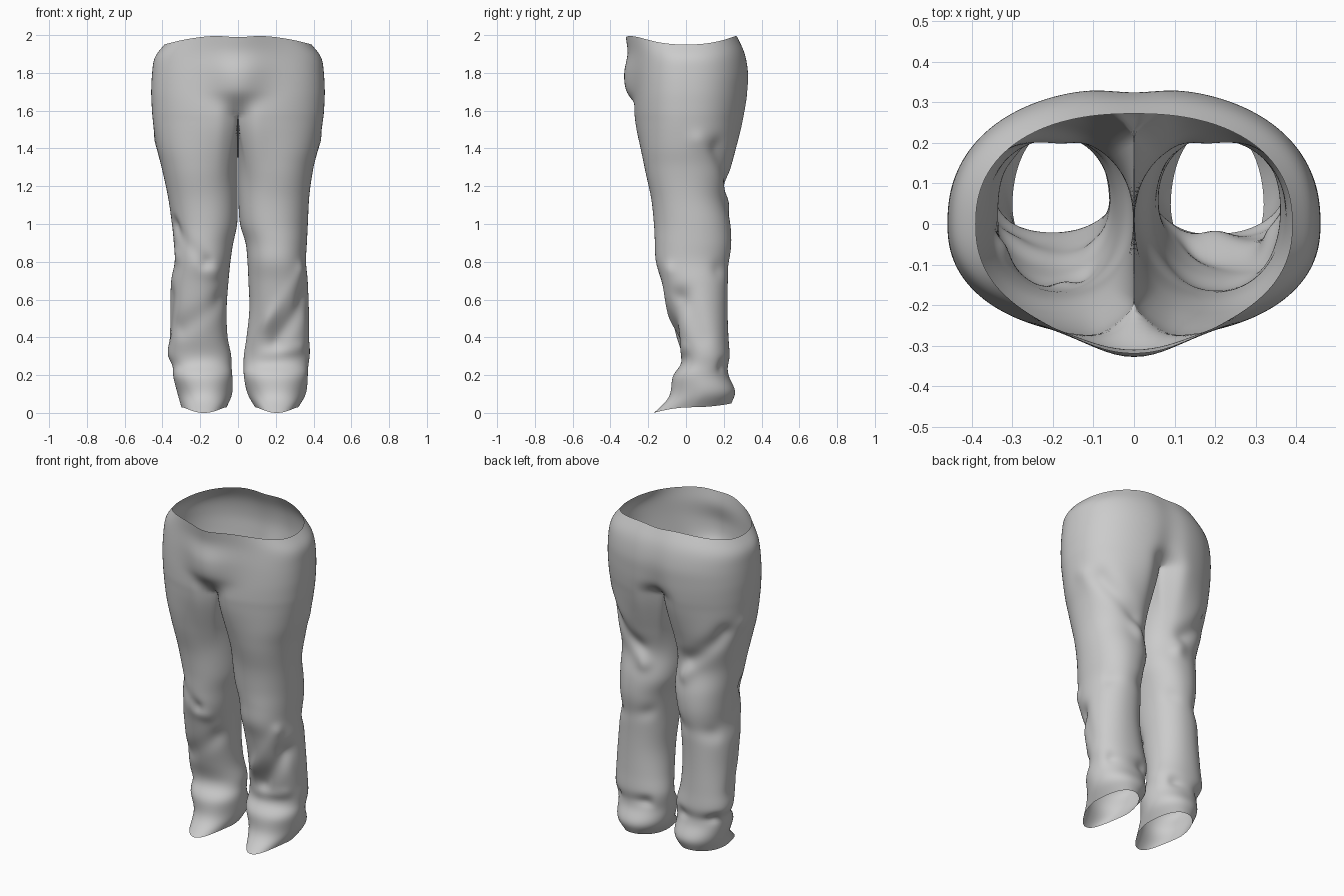
import bpy, bmesh, math
from mathutils import Vector

if "Cube" in bpy.data.objects:
    bpy.data.objects.remove(bpy.data.objects["Cube"])

M, K = 41, 15          # points round the outside, and along the inseam
CROTCH = 1.585

# hips: z, half width, front y, back y, belly bulge, bulge width, seat cleft
HIPS = [(1.98, .39, -.265, .272, .055, .18, .0),
        (1.90, .44, -.262, .315, .048, .17, .008),
        (1.80, .455, -.272, .335, .058, .14, .012),
        (1.70, .46, -.278, .332, .040, .11, .02),
        (1.64, .458, -.280, .327, -.01, .07, .035),
        (1.585, .455, -.280, .320, -.07, .05, .09)]

# legs: z, front y, back y, left inner/outer x, right inner/outer x
LEGS = [(1.585, -.28, .32, .0, .455, .0, .455),
        (1.50, -.27, .302, .002, .446, .002, .443),
        (1.40, -.25, .275, .002, .43, .002, .425),
        (1.30, -.225, .245, .002, .405, .002, .40),
        (1.15, -.187, .208, .002, .372, .002, .378),
        (1.00, -.17, .235, .004, .35, .01, .37),
        (.90, -.165, .24, .025, .34, .04, .365),
        (.80, -.16, .23, .04, .335, .05, .36),
        (.70, -.13, .222, .05, .355, .055, .37),
        (.55, -.095, .22, .06, .363, .06, .38),
        (.40, -.05, .225, .055, .37, .045, .384),
        (.30, -.02, .232, .035, .372, .03, .38),
        (.25, -.03, .228, .035, .345, .03, .372),
        (.20, -.07, .225, .03, .345, .03, .37),
        (.10, -.09, .262, .03, .32, .05, .36),
        (.03, -.17, .24, .06, .30, .09, .32)]

# cloth folds: start, end, width, height (x measured outwards)
BOTH = [((.40, .06, 1.45), (.14, .21, 1.10), .04, .022),
        ((.38, .17, 1.40), (.18, .22, 1.20), .05, -.025),
        ((.10, .22, .25), (.32, .18, .25), .025, -.025),
        ((.36, .0, .62), (.35, .08, .40), .05, -.015),
        ((.08, .21, .80), (.32, .17, .76), .04, -.012)]
FOLDS = {-1: BOTH + [((.17, -.15, .80), (.33, -.06, 1.0), .03, -.025),
                     ((.12, -.13, .74), (.33, -.05, .84), .035, .012),
                     ((.10, -.06, .60), (.30, -.04, .45), .05, -.015)],
         1: BOTH + [((.32, -.08, .76), (.12, -.07, .42), .03, .018),
                    ((.34, -.04, .60), (.20, -.05, .38), .05, -.03),
                    ((.10, -.03, .30), (.33, -.01, .34), .03, .012)]}


def sample(rows, z):
    """Smooth Hermite interpolation of a table whose z runs downwards."""
    n = len(rows)
    i = max([j for j in range(n - 1) if rows[j][0] >= z - 1e-6] or [0])
    a, b = rows[i], rows[i + 1]
    p, q = rows[max(i - 1, 0)], rows[min(i + 2, n - 1)]
    h = b[0] - a[0]
    t = (z - a[0]) / h
    out = []
    for c in range(1, len(a)):
        ma = (b[c] - p[c]) / (b[0] - p[0]) * h
        mb = (q[c] - a[c]) / (q[0] - a[0]) * h
        out.append((2*t**3 - 3*t*t + 1)*a[c] + (t**3 - 2*t*t + t)*ma
                   + (3*t*t - 2*t**3)*b[c] + (t**3 - t*t)*mb)
    return out


def power(v, n=2.3):
    return math.copysign(abs(v) ** (2 / n), v)


def hip_arc(z):
    """Half ring from front centre, round the outside, to back centre."""
    hw, yf, yb, belly, bw, cleft = sample(HIPS, z)
    pts = []
    for k in range(M):
        t = math.pi * (k / (M - 1) - .5)
        x = 0 if k in (0, M - 1) else hw * power(math.cos(t))
        if t < 0:
            y = -yf * power(math.sin(t)) - belly * math.exp(-(x / bw) ** 2)
        else:
            y = yb * power(math.sin(t)) - cleft * math.exp(-(x / .07) ** 2)
        w = min(1, max(0, (z - 1.82) / .16))
        rim = -.005 - .025 * math.cos(2 * t) - .012 * math.exp(-(x / .08) ** 2)
        pts.append(Vector((x, y, z + w * rim)))
    return pts


def crotch_ring():
    """Half hip ring closed by the seam that runs between the legs."""
    arc = hip_arc(CROTCH)
    seam = []
    for k in range(K):
        f = (k + 1) / (K + 1)
        p = arc[-1].lerp(arc[0], f)
        p.z -= .02 * math.sin(math.pi * f)
        seam.append(p)
    return arc + seam


TOP = crotch_ring()


def leg_ring(z, side):
    yf, yb, li, lo, ri, ro = sample(LEGS, z)
    xi, xo = (li, lo) if side < 0 else (ri, ro)
    cx, cy, rx, ry = (xi + xo) / 2, (yf + yb) / 2, (xo - xi) / 2, (yb - yf) / 2
    corner = math.radians(130)
    angs = [corner * (2 * k / (M - 1) - 1) for k in range(M)]
    gap = 2 * math.pi - 2 * corner
    angs += [corner + gap * (k + 1) / (K + 1) for k in range(K)]
    low = min(1, max(0, (.2 - z) / .17))
    u = min(1, (CROTCH - z) / .42)
    blend = u * u * (3 - 2 * u)          # hip outline melts into the round leg
    pts = []
    for t, top in zip(angs, TOP):
        c, s = power(math.cos(t), 2.15), power(math.sin(t), 2.15)
        # toe of the hem narrows and drops, heel lifts a little
        dz = low * (-.03 * max(0, -s) ** 2 + .02 * max(0, s) ** 2)
        p = Vector((cx + rx * c * (1 - .25 * low * max(0, -s)), cy + ry * s, z + dz))
        if blend < 1:
            ys = yf / -.28 if top.y < 0 else yb / .32
            h = Vector((top.x * xo / .455, top.y * ys, top.z - CROTCH + z))
            p = h.lerp(p, blend)
        out = Vector((c, s, 0)).normalized()
        push = 0
        for a, b, w, h in FOLDS[side]:
            a, b = Vector(a), Vector(b)
            f = min(1, max(0, (p - a).dot(b - a) / (b - a).length_squared))
            push += h * math.exp(-((p - a.lerp(b, f)).length / w) ** 2)
        p += out * push
        p.x = max(p.x, .001)
        pts.append(p)
    return pts


def bridge(bm, upper, lower, closed):
    n = len(upper)
    for k in range(n if closed else n - 1):
        j = (k + 1) % n
        bm.faces.new((upper[k], upper[j], lower[j], lower[k]))


bm = bmesh.new()
for side in (-1, 1):
    def add(pts):
        return [bm.verts.new((side * p.x, p.y, p.z)) for p in pts]
    # hips and waist
    steps = 14
    prev = None
    for i in range(steps + 1):
        ring = add(hip_arc(1.98 + (CROTCH - 1.98) * i / steps))
        if prev:
            bridge(bm, prev, ring, False)
        prev = ring
    prev = prev + add(TOP[M:])
    # leg down to the hem
    steps = 57
    for i in range(steps + 1):
        ring = add(leg_ring(1.558 - 1.528 * i / steps, side))
        bridge(bm, prev, ring, True)
        prev = ring

# join both halves along the centre seam only
centre = [v for v in bm.verts if abs(v.co.x) < 1e-6]
bmesh.ops.remove_doubles(bm, verts=centre, dist=1e-4)
bmesh.ops.recalc_face_normals(bm, faces=bm.faces)
mesh = bpy.data.meshes.new("trousers")
bm.to_mesh(mesh)
bm.free()
trousers = bpy.data.objects.new("trousers", mesh)
bpy.context.collection.objects.link(trousers)
for poly in mesh.polygons:
    poly.use_smooth = True
sub = trousers.modifiers.new("soft cloth", 'SUBSURF')
sub.levels = sub.render_levels = 1
